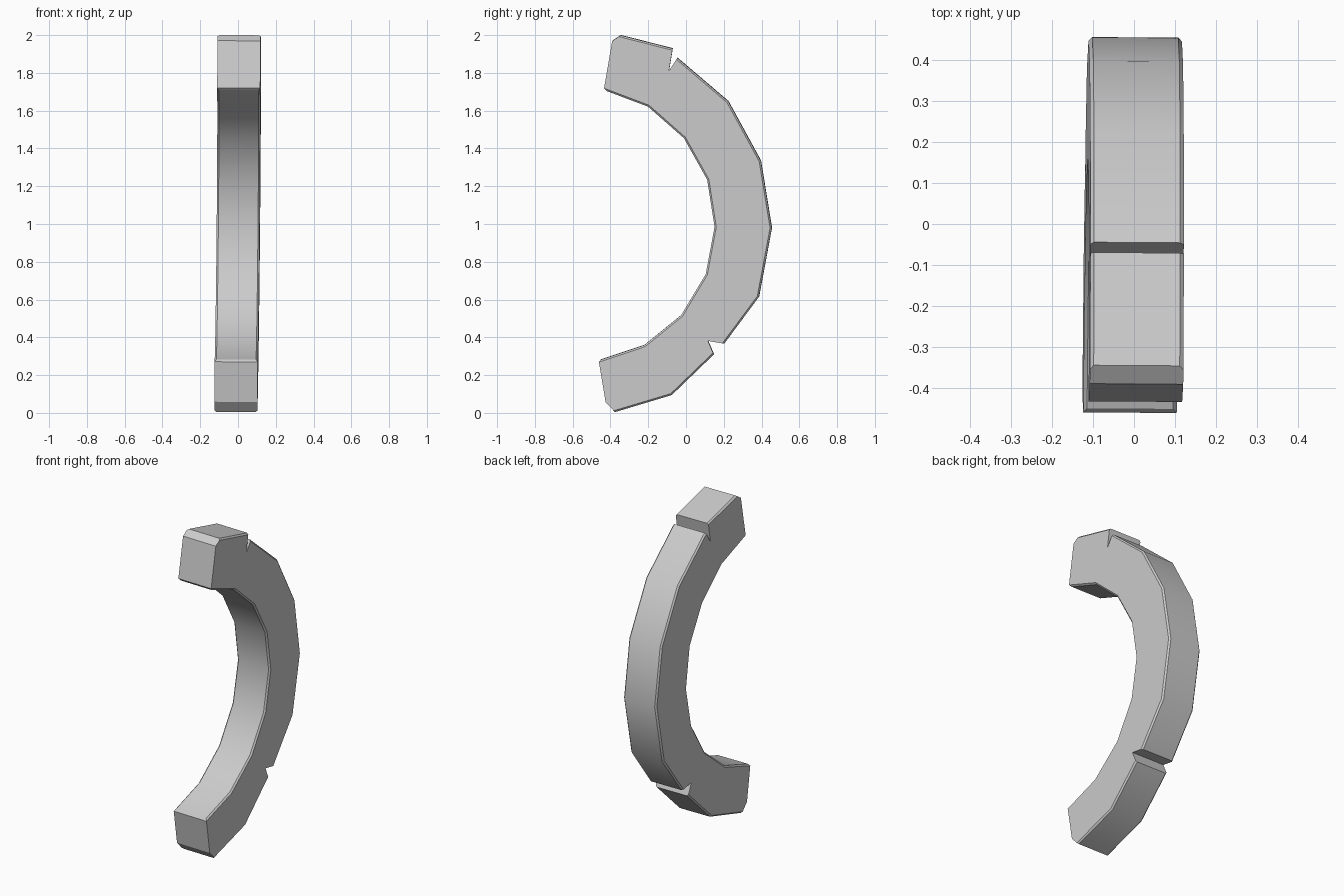
import bpy, bmesh, math
from mathutils import Matrix

default = bpy.data.objects.get("Cube")
if default:
    bpy.data.objects.remove(default, do_unlink=True)

HALF_WIDTH = 0.114

# Side profile as (y, z) runs: the rims are bevelled, the joins between them stay sharp
rims = [
    [(-0.345, 2.0), (-0.07, 1.93)],
    [(-0.045, 1.88), (0.225, 1.65), (0.397, 1.335), (0.455, 0.98), (0.387, 0.615), (0.203, 0.367)],
    [(0.148, 0.31), (-0.075, 0.095), (-0.375, 0.005)],
    [(-0.45, 0.283), (-0.22, 0.36), (-0.025, 0.518), (0.105, 0.735),
     (0.152, 0.985), (0.113, 1.235), (-0.01, 1.455), (-0.2, 1.622), (-0.42, 1.705)],
]
# Notch tips and end corners that follow each rim
joins = [[(-0.09, 1.81)], [(0.117, 0.382)], [(-0.425, 0.058), (-0.46, 0.27)],
         [(-0.433, 1.72), (-0.39, 1.97)]]

profile, on_rim = [], []
for rim, join in zip(rims, joins):
    profile += rim + join
    on_rim += [True] * (len(rim) - 1) + [False] * (len(join) + 1)

# Extrude the profile across the width
bm = bmesh.new()
sides = [[bm.verts.new((x, y, z)) for y, z in profile] for x in (-HALF_WIDTH, HALF_WIDTH)]
for ring in sides:
    bm.faces.new(ring)
count = len(profile)
for i in range(count):
    j = (i + 1) % count
    bm.faces.new((sides[0][i], sides[0][j], sides[1][j], sides[1][i]))
bmesh.ops.recalc_face_normals(bm, faces=bm.faces)

# Chamfer the rims
edges = [bm.edges.get((ring[i], ring[(i + 1) % count]))
         for ring in sides for i in range(count) if on_rim[i]]
bmesh.ops.bevel(bm, geom=edges, offset=0.012, offset_type='OFFSET', segments=1,
                affect='EDGES', clamp_overlap=True)

# Slight lean of the whole arc
lean = Matrix.Rotation(0.009, 4, 'Y') @ Matrix.Rotation(-0.007, 4, 'Z')
centre = Matrix.Translation((0, 0, 1))
bmesh.ops.transform(bm, matrix=centre @ lean @ centre.inverted(), verts=bm.verts)

mesh = bpy.data.meshes.new("curved_arc")
bm.to_mesh(mesh)
bm.free()
arc = bpy.data.objects.new("curved_arc", mesh)
bpy.context.collection.objects.link(arc)

grey = bpy.data.materials.new("light_grey")
grey.use_nodes = True
colour = (0.6, 0.6, 0.6, 1)
grey.diffuse_color = colour
grey.node_tree.nodes["Principled BSDF"].inputs["Base Color"].default_value = colour
mesh.materials.append(grey)

# Smooth along the curve, sharp at chamfers and notches
bpy.ops.object.select_all(action='DESELECT')
arc.select_set(True)
bpy.context.view_layer.objects.active = arc
bpy.ops.object.shade_smooth_by_angle(angle=math.radians(32))
